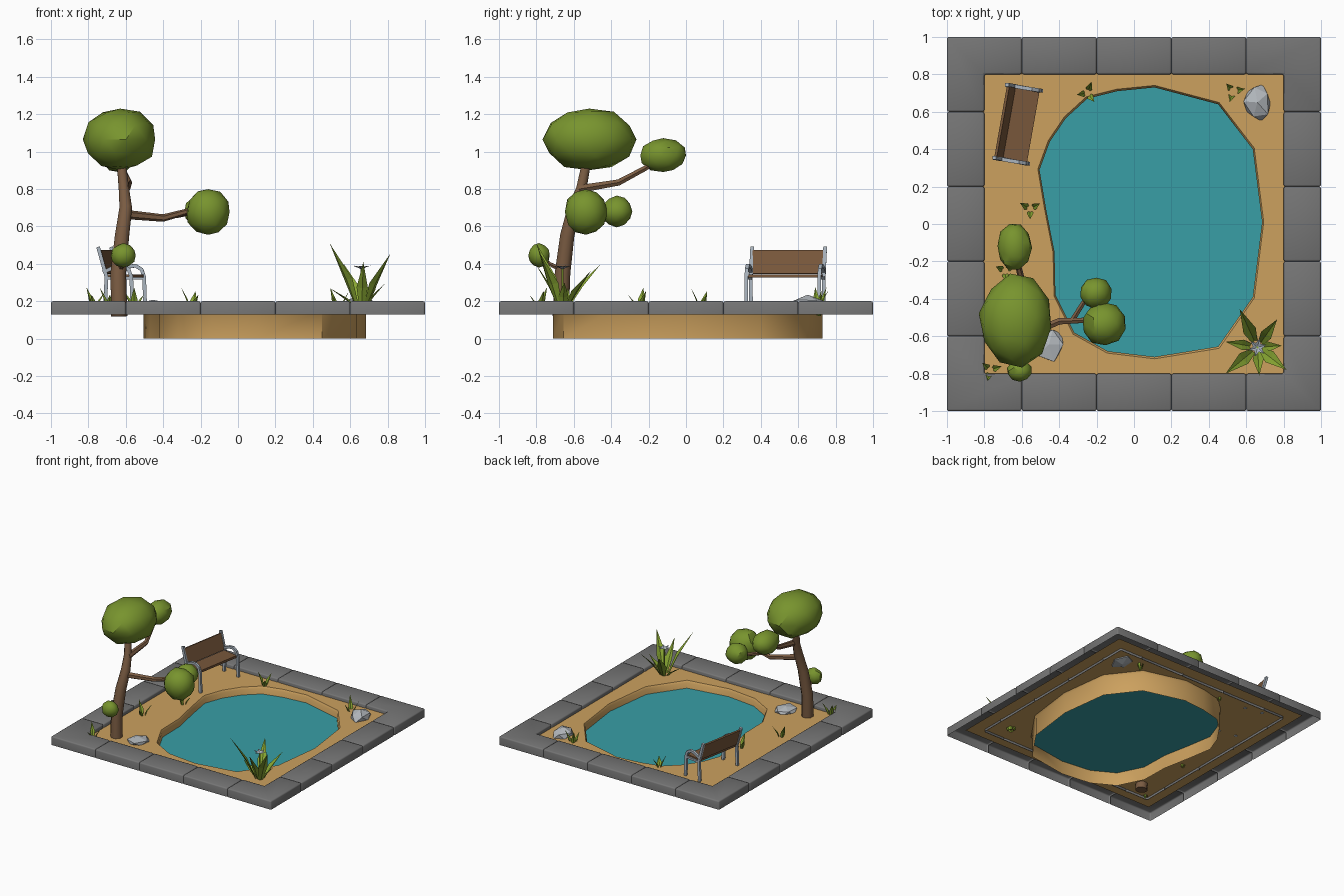
import bpy, bmesh, math, random
from mathutils import Vector, Matrix

if "Cube" in bpy.data.objects:
    bpy.data.objects.remove(bpy.data.objects["Cube"])

random.seed(4)


def material(name, *rgb):
    m = bpy.data.materials.new(name)
    lin = [c / 12.92 if c <= 0.04045 else ((c + 0.055) / 1.055) ** 2.4 for c in rgb]
    m.diffuse_color = (*lin, 1)
    m.use_nodes = True
    m.node_tree.nodes["Principled BSDF"].inputs["Base Color"].default_value = m.diffuse_color
    return m


STONE = material("curb grey", 0.46, 0.46, 0.46)
SAND = material("sand", 0.80, 0.63, 0.37)
WATER = material("water teal", 0.22, 0.62, 0.65)
WOOD = material("bark brown", 0.48, 0.36, 0.26)
PLANK = material("plank brown", 0.47, 0.34, 0.23)
CROWN = material("foliage green", 0.47, 0.58, 0.18)
LEAF = material("leaf lime", 0.54, 0.66, 0.20)
METAL = material("metal grey", 0.66, 0.70, 0.74)
ROCK = material("rock grey", 0.70, 0.72, 0.74)


def finish(name, bm, mat, angle=None):
    me = bpy.data.meshes.new(name)
    bm.to_mesh(me)
    bm.free()
    me.materials.append(mat)
    if angle:
        me.shade_smooth()
        me.set_sharp_from_angle(angle=math.radians(angle))
    ob = bpy.data.objects.new(name, me)
    bpy.context.collection.objects.link(ob)
    return ob


def tube(name, pts, radii, sides, mat, angle=50):
    bm = bmesh.new()
    pts = [Vector(p) for p in pts]
    d = pts[-1] - pts[0]
    k = min(range(3), key=lambda i: abs(d[i]))
    ref = Vector([1.0 if i == k else 0.0 for i in range(3)])
    rings = []
    for i, p in enumerate(pts):
        t = (pts[min(i + 1, len(pts) - 1)] - pts[max(i - 1, 0)]).normalized()
        a = t.cross(ref).normalized()
        b = t.cross(a)
        ring = []
        for s in range(sides):
            w = 2 * math.pi * (s + 0.5) / sides
            ring.append(bm.verts.new(p + (a * math.cos(w) + b * math.sin(w)) * radii[i]))
        rings.append(ring)
    for r, q in zip(rings, rings[1:]):
        for s in range(sides):
            bm.faces.new((r[s], r[(s + 1) % sides], q[(s + 1) % sides], q[s]))
    bm.faces.new(rings[0])
    bm.faces.new(rings[-1])
    bmesh.ops.recalc_face_normals(bm, faces=bm.faces)
    return finish(name, bm, mat, angle)


def blob(name, centre, size, mat, sub=2, angle=30, jitter=0.04):
    bm = bmesh.new()
    bmesh.ops.create_icosphere(bm, subdivisions=sub, radius=1)
    bmesh.ops.rotate(bm, verts=bm.verts, matrix=Matrix.Rotation(random.uniform(0, 6), 3, 'Z'))
    for v in bm.verts:
        v.co *= 1 + random.uniform(-jitter, jitter)
    ext = [max(abs(v.co[i]) for v in bm.verts) for i in range(3)]
    for v in bm.verts:
        v.co = Vector([centre[i] + v.co[i] / ext[i] * size[i] for i in range(3)])
    return finish(name, bm, mat, angle)


# curb stones: open-bottomed bevelled blocks, three straight and one corner per side
def curb(name, plan, turn):
    bm = bmesh.new()
    f = bm.faces.new([bm.verts.new((x, y, 0.13)) for x, y in plan])
    ext = bmesh.ops.extrude_face_region(bm, geom=[f])["geom"]
    for v in ext:
        if isinstance(v, bmesh.types.BMVert):
            v.co.z = 0.2
    bmesh.ops.recalc_face_normals(bm, faces=bm.faces)
    edges = [e for e in bm.edges if max(v.co.z for v in e.verts) > 0.15]
    bmesh.ops.bevel(bm, geom=edges, offset=0.01, segments=2, profile=0.5, affect='EDGES')
    dead = []
    for f in bm.faces:
        c = f.calc_center_median()
        m = max(abs(c.x), abs(c.y))
        if f.normal.z < -0.9 or (abs(f.normal.z) < 0.1 and 0.85 < m < 0.95):
            dead.append(f)
    bmesh.ops.delete(bm, geom=dead, context='FACES')
    for v in bm.verts:
        if v.co.z < 0.14 and max(abs(v.co.x), abs(v.co.y)) < 0.83:
            v.co.z = 0.15
    bmesh.ops.rotate(bm, verts=bm.verts, matrix=Matrix.Rotation(turn * math.pi / 2, 3, 'Z'))
    finish(name, bm, STONE, 50)


for side in range(4):
    for i, x in enumerate((-0.6, -0.2, 0.2)):
        curb(f"curb_stone_{side}_{i}", [(x, 0.8), (x + 0.4, 0.8), (x + 0.4, 1), (x, 1)], side)
    curb(f"curb_corner_{side}", [(-1, 1), (-1, .6), (-.8, .6), (-.8, .8), (-.6, .8), (-.6, 1)], side)

# pond outline
POND = [(.11, .73), (.45, .64), (.635, .40), (.685, .01), (.635, -.39), (.45, -.655),
        (.11, -.71), (-.14, -.68), (-.32, -.58), (-.42, -.38), (-.425, -.15), (-.47, .08),
        (-.505, .29), (-.45, .44), (-.365, .565), (-.25, .67), (-.09, .71)]
n = len(POND)


def outline(grow):
    return [Vector((0.1 + (x - 0.1) * grow, y * grow, 0)) for x, y in POND]


# sand sheet with the pond cut out
bm = bmesh.new()
square = [bm.verts.new((x, y, 0.17)) for x, y in ((-.9, -.9), (.9, -.9), (.9, .9), (-.9, .9))]
hole = [bm.verts.new((p.x, p.y, 0.17)) for p in outline(1.015)]
edges = [bm.edges.new((loop[i], loop[(i + 1) % len(loop)]))
         for loop in (square, hole) for i in range(len(loop))]
bmesh.ops.triangle_fill(bm, edges=edges, use_beauty=True, normal=(0, 0, 1))
finish("sand_ground", bm, SAND)

# pond wall, open below
bm = bmesh.new()
rows = [[bm.verts.new((p.x, p.y, z)) for p in outline(g)]
        for g, z in ((1.015, 0.17), (1.0, 0.155), (1.0, 0.0))]
for a, b in zip(rows, rows[1:]):
    for i in range(n):
        j = (i + 1) % n
        bm.faces.new((a[i], a[j], b[j], b[i]))
finish("pond_wall", bm, SAND, 40)

bm = bmesh.new()
f = bm.faces.new([bm.verts.new((p.x, p.y, 0.11)) for p in outline(1.0)])
f.normal_update()
if f.normal.z < 0:
    f.normal_flip()
finish("water", bm, WATER)

# tree trunk and branches
tube("trunk", [(-.635, -.67, .12), (-.64, -.66, .35), (-.62, -.635, .55), (-.60, -.60, .70),
               (-.61, -.56, .80), (-.63, -.52, 1.0)], [.047, .045, .041, .036, .03, .024], 8, WOOD)
tube("side_branch", [(-.61, -.61, .665), (-.40, -.52, .645), (-.27, -.515, .68), (-.16, -.53, .69)],
     [.025, .02, .016, .012], 6, WOOD)
tube("side_twig", [(-.33, -.515, .66), (-.27, -.42, .67), (-.21, -.37, .68)], [.016, .014, .01], 6, WOOD)
tube("back_branch", [(-.60, -.57, .80), (-.585, -.36, .835), (-.62, -.22, .91), (-.64, -.14, .96)],
     [.024, .019, .016, .012], 6, WOOD)
tube("low_twig", [(-.63, -.65, .36), (-.62, -.73, .40), (-.61, -.78, .45)], [.015, .012, .01], 6, WOOD)

# foliage
for name, c, s in (
        ("crown", (-.63, -.518, 1.065), (.2, .253, .165)),
        ("side_foliage", (-.16, -.535, .677), (.115, .117, .122)),
        ("side_foliage_small", (-.205, -.37, .68), (.085, .085, .085)),
        ("back_foliage", (-.64, -.122, .98), (.095, .122, .092)),
        ("low_foliage", (-.612, -.785, .445), (.067, .058, .066))):
    blob(name, c, s, CROWN)

# bench in local axes: u towards the front, v along the seat
ANG = math.radians(-10)
BENCH = Matrix.Translation((-.617, .532, 0)) @ Matrix.Rotation(ANG, 4, 'Z')


def plank(name, u, z, size, tilt=0):
    bm = bmesh.new()
    bmesh.ops.create_cube(bm, size=1)
    for v in bm.verts:
        v.co = Vector([v.co[i] * size[i] for i in range(3)])
    bm.transform(BENCH @ Matrix.Translation((u, 0, z)) @ Matrix.Rotation(tilt, 4, 'Y'))
    finish(name, bm, PLANK)


plank("bench_seat", .012, .335, (.135, .385, .018))
plank("bench_back", -.074, .41, (.014, .385, .13), math.radians(-15))
for k in (-1, 1):
    v = k * 0.198
    tube("bench_arm_and_front_leg",
         [BENCH @ Vector((u, v, z)) for u, z in
          ((.088, .165), (.082, .33), (.068, .37), (.035, .39), (-.005, .385), (-.07, .355))],
         [.014] * 6, 4, METAL, 30)
    tube("bench_back_post",
         [BENCH @ Vector((u, v, z)) for u, z in ((-.06, .165), (-.053, .33), (-.098, .49))],
         [.014] * 3, 4, METAL, 30)
    tube("bench_seat_rail", [BENCH @ Vector((u, v, .325)) for u in (-.055, .082)], [.011] * 2, 4, METAL, 30)

# rocks
blob("rock_back", (.66, .65, .185), (.075, .1, .05), ROCK, 1, None, .15)
blob("rock_tree", (-.455, -.645, .175), (.077, .092, .038), ROCK, 1, None, .15)


# leaves: folded blades, wide in the middle
def add_blade(bm, base, tip, width, lift=0.25):
    base, tip = Vector(base), Vector(tip)
    d = tip - base
    side = Vector((-d.y, d.x, 0)).normalized() * width
    up = side.normalized().cross(d.normalized())
    if up.z < 0:
        up = -up
    prev = None
    for t, w in ((0, .35), (.45, 1), (1, 0)):
        c = base + d * t + up * d.length * lift * 0.4 * t * (1 - t)
        row = [bm.verts.new(c + side * w + up * width * .35 * w), bm.verts.new(c),
               bm.verts.new(c - side * w + up * width * .35 * w)] if w else [bm.verts.new(c)] * 3
        if prev:
            for i in (0, 1):
                quad = (prev[i], prev[i + 1], row[i + 1], row[i])
                bm.faces.new(quad if w else quad[:3])
        prev = row


bm = bmesh.new()
for tip, w in (((.49, -.80, .51), .036), ((.815, -.78, .455), .036), ((.565, -.455, .40), .036),
               ((.765, -.51, .36), .032), ((.67, -.81, .41), .03), ((.49, -.63, .27), .028),
               ((.79, -.65, .30), .028)):
    c = Vector((.66, -.66, .15))
    out = (Vector(tip) - c) * Vector((1, 1, 0)).length
    add_blade(bm, c + Vector((out.x, out.y, 0)) * .08, tip, w)
finish("large_plant", bm, LEAF)

# flower on a stem
tube("flower_stem", [(.66, -.66, .16), (.66, -.66, .375)], [.008, .006], 5, LEAF)
bm = bmesh.new()
for i in range(6):
    a = i * math.pi / 3 + .3
    add_blade(bm, (.66, -.66, .37), (.66 + .05 * math.cos(a), -.66 + .05 * math.sin(a), .39), .013)
finish("flower", bm, METAL)

# small tufts: x, y, base height, heading
for x, y, z, h in ((-.25, .70, .15, 1.2), (-.555, .08, .15, 2.6), (-.69, -.25, .15, .6),
                   (-.77, -.78, .15, .3), (.53, .71, .12, .2)):
    bm = bmesh.new()
    for k, (r, top) in enumerate(((.065, .255), (.055, .275), (.06, .235))):
        a = h + k * 2.1
        d = Vector((math.cos(a), math.sin(a), 0))
        add_blade(bm, Vector((x, y, z)) + d * .01, Vector((x, y, top)) + d * r, .018)
    finish("grass_tuft", bm, LEAF)
